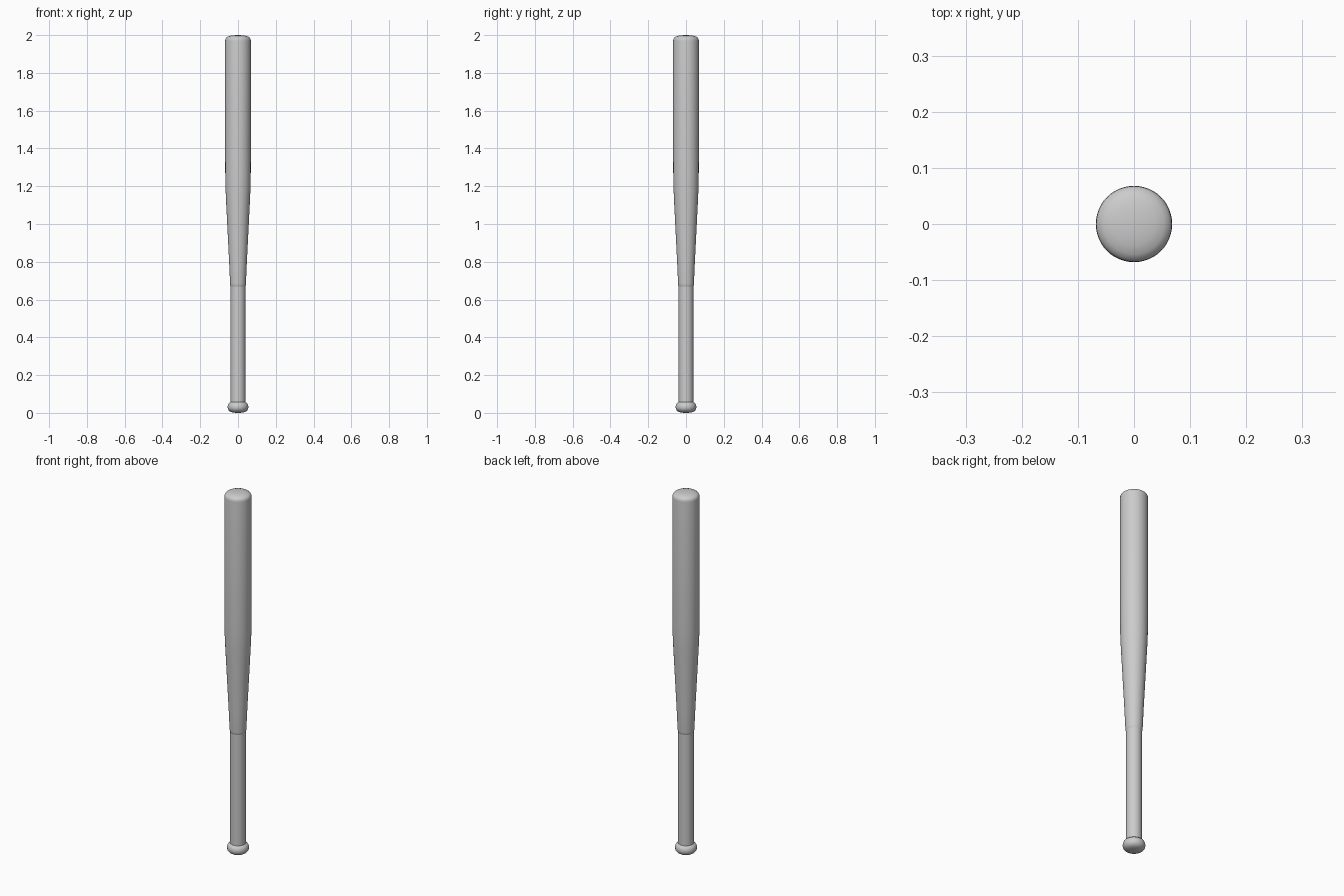
import bpy, bmesh, math

if "Cube" in bpy.data.objects:
    bpy.data.objects.remove(bpy.data.objects["Cube"])

SEGMENTS = 48


def lathe(name, profile):
    """Spin an (r, z) profile, starting and ending on the axis, into a solid."""
    bm = bmesh.new()
    verts = [bm.verts.new((r, 0, z)) for r, z in profile]
    edges = [bm.edges.new(pair) for pair in zip(verts, verts[1:])]
    bmesh.ops.spin(bm, geom=verts + edges, cent=(0, 0, 0), axis=(0, 0, 1),
                   angle=math.tau, steps=SEGMENTS, use_duplicate=False)
    bmesh.ops.remove_doubles(bm, verts=bm.verts, dist=1e-5)
    bmesh.ops.recalc_face_normals(bm, faces=bm.faces)
    mesh = bpy.data.meshes.new(name)
    bm.to_mesh(mesh)
    bm.free()
    obj = bpy.data.objects.new(name, mesh)
    bpy.context.collection.objects.link(obj)
    bpy.context.view_layer.objects.active = obj
    obj.select_set(True)
    bpy.ops.object.shade_smooth_by_angle(angle=math.radians(35))
    obj.select_set(False)
    return obj


# Barrel: taper up from the grip, straight hitting zone, gently domed end
lathe("barrel", [
    (0, 0.67), (0.039, 0.67), (0.041, 0.675), (0.042, 0.685), (0.047, 0.80),
    (0.053, 0.92), (0.059, 1.04), (0.064, 1.14), (0.0665, 1.20),
    (0.0675, 1.27), (0.068, 1.40), (0.068, 1.97), (0.067, 1.979),
    (0.063, 1.986), (0.054, 1.992), (0.038, 1.997), (0.02, 1.999), (0, 2.0)])

# Grip: plain slim handle
lathe("grip", [(0, 0.04), (0.039, 0.04), (0.039, 0.672), (0, 0.672)])

# Knob: flattened rounded disc under the grip
lathe("knob", [
    (0, 0), (0.02, 0.001), (0.036, 0.004), (0.046, 0.010), (0.053, 0.019),
    (0.055, 0.029), (0.054, 0.040), (0.049, 0.050), (0.041, 0.056),
    (0.034, 0.058), (0, 0.058)])
